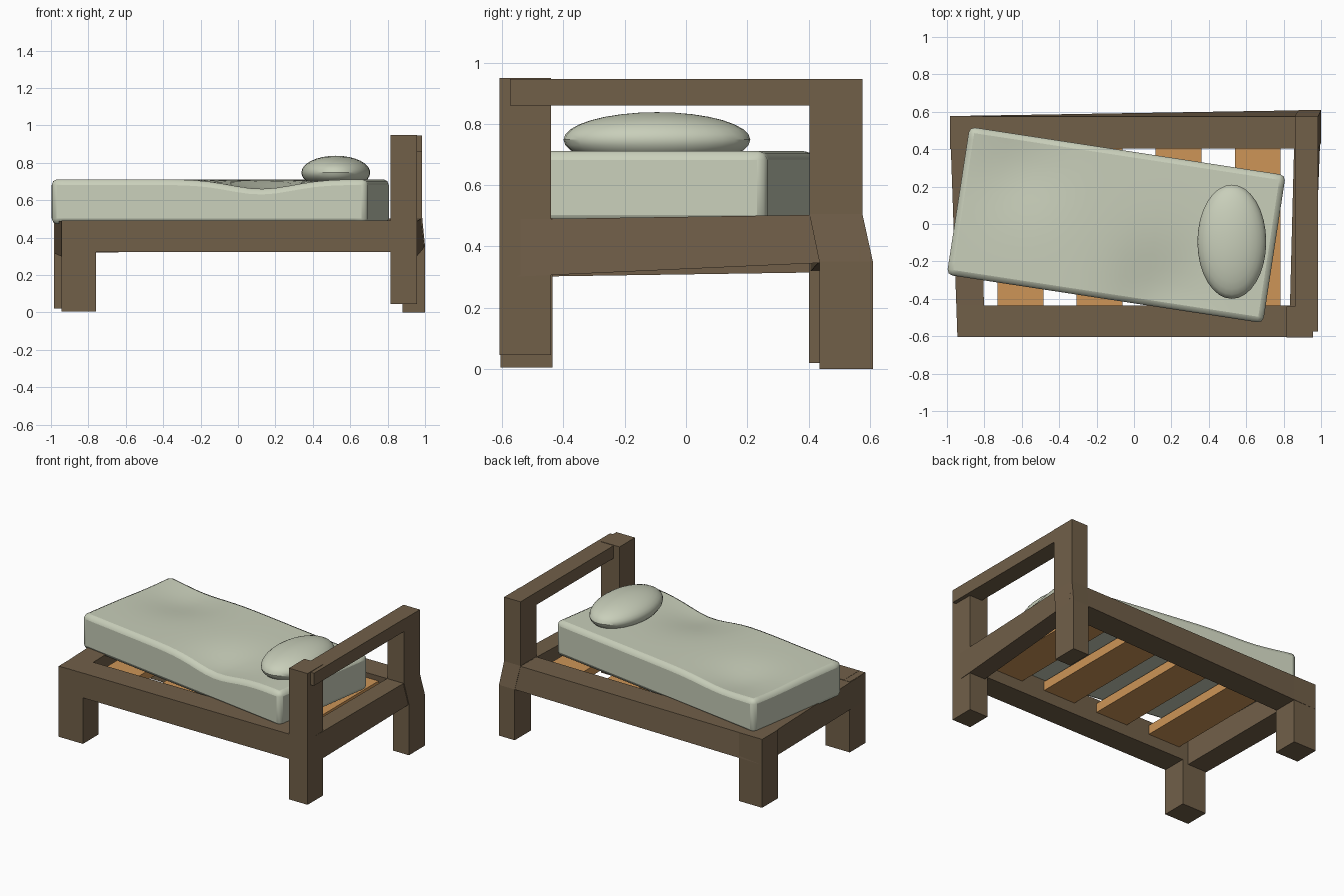
import bpy, bmesh, math
from mathutils import Matrix

if "Cube" in bpy.data.objects:
    bpy.data.objects.remove(bpy.data.objects["Cube"])


def material(name, rgb):
    m = bpy.data.materials.new(name)
    m.diffuse_color = (*rgb, 1)
    m.use_nodes = True
    m.node_tree.nodes["Principled BSDF"].inputs["Base Color"].default_value = m.diffuse_color
    return m


WOOD = material("dark wood", (0.165, 0.115, 0.066))
SLAT = material("orange wood", (0.61, 0.30, 0.095))
CLOTH = material("pale green cloth", (0.58, 0.62, 0.49))


def finish(bm, name, mat):
    bmesh.ops.recalc_face_normals(bm, faces=bm.faces)
    me = bpy.data.meshes.new(name)
    bm.to_mesh(me)
    bm.free()
    me.materials.append(mat)
    ob = bpy.data.objects.new(name, me)
    bpy.context.collection.objects.link(ob)
    return ob


def loft(name, rings, mat=WOOD):
    """Closed solid through a list of four-point rings."""
    bm = bmesh.new()
    vs = [[bm.verts.new(p) for p in r] for r in rings]
    bm.faces.new(vs[0])
    bm.faces.new(vs[-1])
    for a, b in zip(vs, vs[1:]):
        for i in range(4):
            j = (i + 1) % 4
            bm.faces.new((a[i], a[j], b[j], b[i]))
    return finish(bm, name, mat)


def level(z, x0, x1, y0, y1):
    return [(x0, y0, z), (x1, y0, z), (x1, y1, z), (x0, y1, z)]


def box(name, x0, x1, y0, y1, z0, z1, mat=WOOD):
    return loft(name, [level(z0, x0, x1, y0, y1), level(z1, x0, x1, y0, y1)], mat)


# Legs and headboard posts, slightly crooked
box("front_left_leg", -0.945, -0.76, -0.605, -0.435, 0.005, 0.492)
box("back_left_leg", -0.985, -0.81, 0.402, 0.577, 0.02, 0.492)
box("front_headboard_post", 0.815, 0.957, -0.608, -0.44, 0.045, 0.95)
loft("back_headboard_post", [
    level(0.0, 0.88, 1.0, 0.435, 0.61),
    level(0.35, 0.88, 1.0, 0.435, 0.61),
    level(0.505, 0.86, 0.985, 0.403, 0.576),
    level(0.947, 0.86, 0.985, 0.403, 0.576)])
box("headboard_top_rail", 0.86, 0.983, -0.575, 0.5, 0.86, 0.947)

# Side rails
box("front_rail", -0.9, 0.88, -0.604, -0.435, 0.322, 0.493)


def rail_x(x, yb0, yb1, zb, yt0, yt1, zt):
    return [(x, yb0, zb), (x, yb1, zb), (x, yt1, zt), (x, yt0, zt)]


def rail_y(y, xb0, xb1, zb, xt0, xt1, zt):
    return [(xb0, y, zb), (xb1, y, zb), (xt1, y, zt), (xt0, y, zt)]


loft("back_rail", [rail_x(-0.98, 0.404, 0.577, 0.316, 0.404, 0.576, 0.491),
                   rail_x(0.96, 0.435, 0.609, 0.35, 0.404, 0.576, 0.503)])
loft("left_rail", [rail_y(-0.58, -0.945, -0.8, 0.30, -0.945, -0.8, 0.49),
                   rail_y(0.57, -0.985, -0.82, 0.317, -0.985, -0.82, 0.491)])
loft("right_rail", [rail_y(-0.58, 0.83, 0.956, 0.30, 0.83, 0.956, 0.488),
                    rail_y(0.57, 0.88, 1.0, 0.352, 0.86, 0.985, 0.505)])

# Slats
for i in range(4):
    x = -0.73 + i * 0.423
    box(f"slat_{i + 1}", x, x + 0.245, -0.46, 0.43, 0.40, 0.463, SLAT)

# Mattress: sliced box with two soft dents, turned on the frame
L, W, Z0, Z1 = 1.71, 0.80, 0.472, 0.712
bm = bmesh.new()
bmesh.ops.create_cube(bm, size=1, matrix=Matrix.Translation((0, 0, (Z0 + Z1) / 2))
                      @ Matrix.Diagonal((L, W, Z1 - Z0, 1)))
for axis, size, n in ((0, L, 24), (1, W, 12)):
    for i in range(1, n):
        co, no = [0, 0, 0], [0, 0, 0]
        co[axis], no[axis] = -size / 2 + size * i / n, 1
        bmesh.ops.bisect_plane(bm, geom=bm.verts[:] + bm.edges[:] + bm.faces[:],
                               plane_co=co, plane_no=no)
for v in bm.verts:
    if v.co.z > 0.6:
        for cx, cy, rx, ry, d in ((0.28, -0.36, 0.24, 0.28, 0.052),
                                  (-0.56, 0.22, 0.24, 0.24, 0.035)):
            v.co.z -= d * math.exp(-((v.co.x - cx) / rx) ** 2 - ((v.co.y - cy) / ry) ** 2)
mattress = finish(bm, "mattress", CLOTH)
mattress.location = (-0.095, -0.005, 0)
mattress.rotation_euler.z = math.radians(-8.7)
bev = mattress.modifiers.new("soft edges", "BEVEL")
bev.width, bev.segments, bev.limit_method = 0.03, 2, "ANGLE"
bev.angle_limit = math.radians(50)

# Pillow
bm = bmesh.new()
bmesh.ops.create_uvsphere(bm, u_segments=32, v_segments=16, radius=1,
                          matrix=Matrix.Translation((0.523, -0.095, 0.748))
                          @ Matrix.Diagonal((0.184, 0.305, 0.09, 1)))
pillow = finish(bm, "pillow", CLOTH)

for ob in (mattress, pillow):
    bpy.ops.object.select_all(action="DESELECT")
    ob.select_set(True)
    bpy.context.view_layer.objects.active = ob
    bpy.ops.object.shade_smooth_by_angle(angle=math.radians(30))
